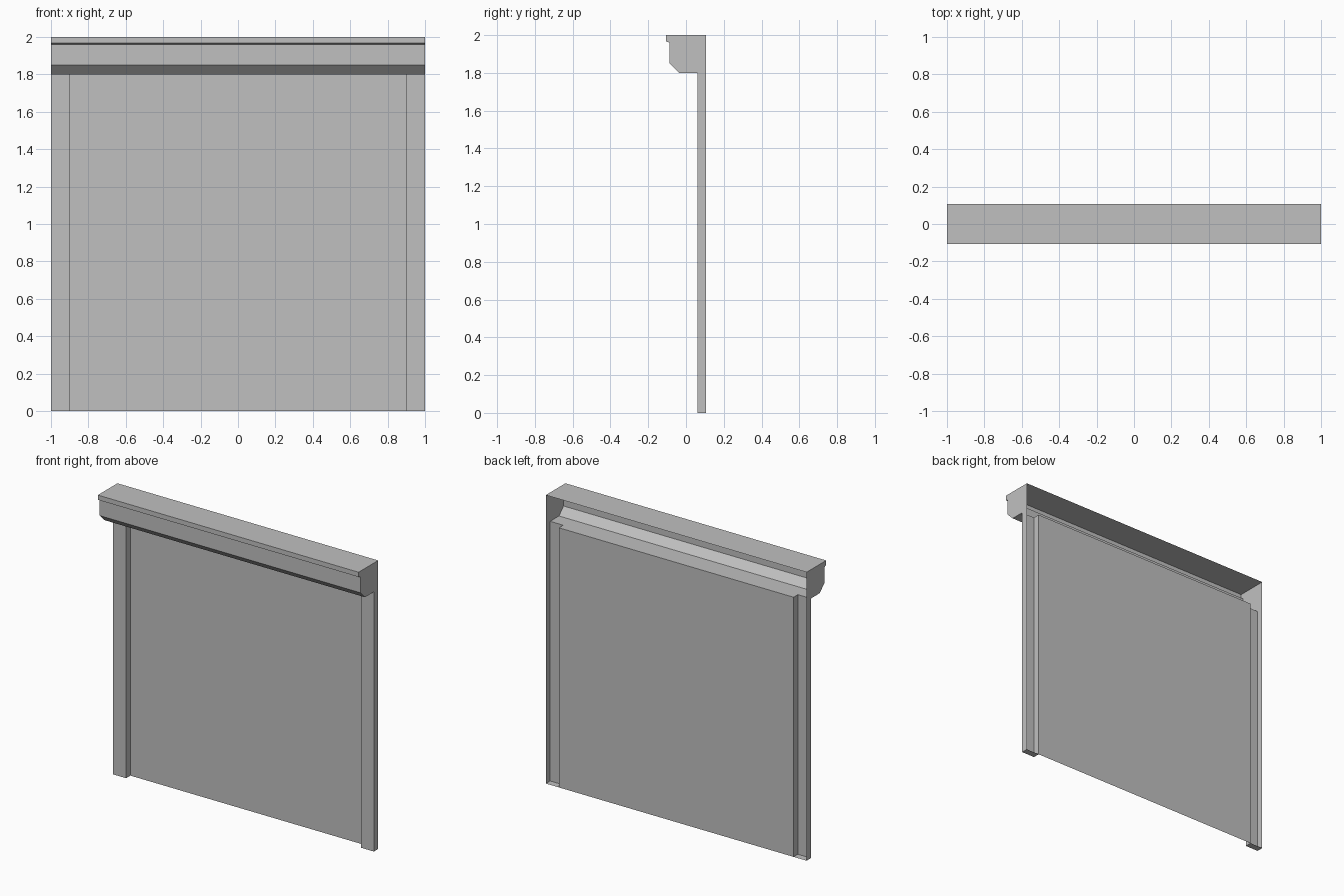
import bpy
import bmesh

cube = bpy.data.objects.get("Cube")
if cube:
    bpy.data.objects.remove(cube, do_unlink=True)

GREY = (0.53, 0.53, 0.53, 1.0)
grey = bpy.data.materials.new("light_grey")
grey.use_nodes = True
grey.diffuse_color = GREY
bsdf = next(n for n in grey.node_tree.nodes if n.type == 'BSDF_PRINCIPLED')
bsdf.inputs["Base Color"].default_value = GREY
bsdf.inputs["Roughness"].default_value = 0.8

BACK, RAIL_FRONT, HEAD_Z, INNER = 0.107, 0.06, 1.8, 0.9


def sheet(name, path, place, start, end, caps=()):
    """Sweep an open path from start to end, then close the given ends."""
    bm = bmesh.new()
    near = [bm.verts.new(place(p, start)) for p in path]
    far = [bm.verts.new(place(p, end)) for p in path]
    for i in range(len(path) - 1):
        bm.faces.new((near[i], near[i + 1], far[i + 1], far[i]))
    if "start" in caps:
        bm.faces.new(near[::-1])
    if "end" in caps:
        bm.faces.new(far)
    mesh = bpy.data.meshes.new(name)
    bm.to_mesh(mesh)
    bm.free()
    mesh.materials.append(grey)
    obj = bpy.data.objects.new(name, mesh)
    bpy.context.collection.objects.link(obj)
    return obj


def across(p, x):
    return (x, p[0], p[1])


def upward(p, z):
    return (p[0], p[1], z)


# Header shell: top, front lip, front wall, chamfer and floor, open at the back
header = [(BACK, 2), (-BACK, 2), (-BACK, 1.967), (-0.087, 1.96),
          (-0.087, 1.85), (-0.037, HEAD_Z), (RAIL_FRONT, HEAD_Z)]
sheet("header_box", header, across, -1, 1)

# End plates of the header
outline = header + [(BACK, HEAD_Z)]
for side, x, cap in (("left", 1, "end"), ("right", -1, "start")):
    plate = sheet(side + "_header_end", outline, across, x, x, (cap,))
    bm = bmesh.new()
    bm.from_mesh(plate.data)
    bmesh.ops.delete(bm, geom=[f for f in bm.faces if f.calc_area() < 1e-6],
                     context='FACES')
    bm.to_mesh(plate.data)
    bm.free()

# Door panel with the floor strip that joins it to the header
sheet("door_panel", [(RAIL_FRONT, HEAD_Z), (BACK, HEAD_Z), (BACK, 0)],
      across, -INNER, INNER)

# Side rails: channels open at the back with a closed foot
for side, x0, x1 in (("left", INNER, 1), ("right", -1, -INNER)):
    channel = [(x0, BACK), (x0, RAIL_FRONT), (x1, RAIL_FRONT), (x1, BACK)]
    sheet(side + "_rail", channel, upward, 0, HEAD_Z, ("start",))
